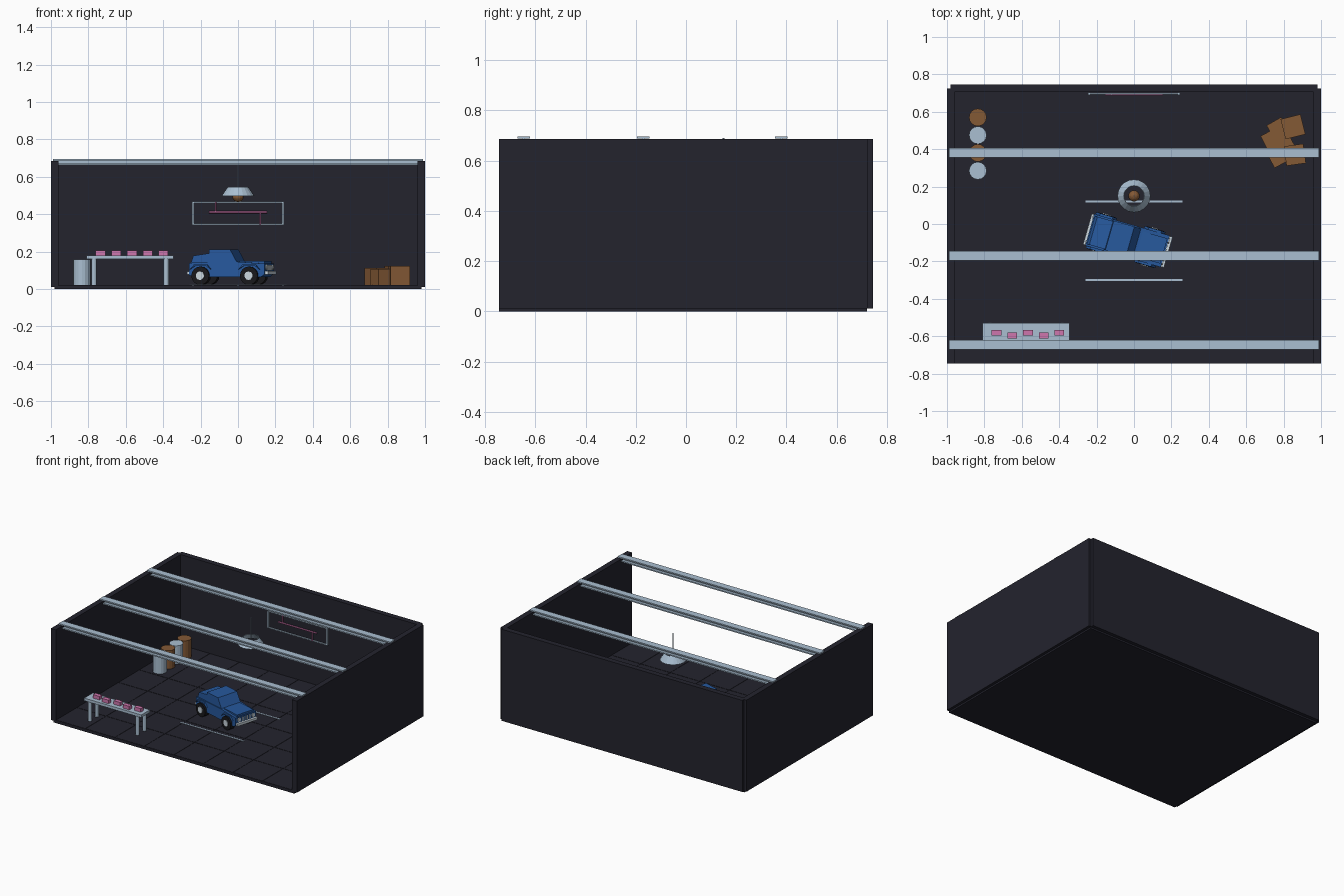
import bpy, bmesh, math
from mathutils import Matrix, Vector

cube = bpy.data.objects.get("Cube")
if cube:
    bpy.data.objects.remove(cube, do_unlink=True)


def material(name, r, g, b):
    m = bpy.data.materials.new(name)
    m.diffuse_color = (r, g, b, 1)
    m.use_nodes = True
    m.node_tree.nodes["Principled BSDF"].inputs["Base Color"].default_value = (r, g, b, 1)
    return m


DARK = material("dark wall", 0.017, 0.017, 0.027)
STEEL = material("pale steel", 0.40, 0.52, 0.64)
BLUE = material("blue paint", 0.02, 0.10, 0.34)
PINK = material("pink", 0.62, 0.18, 0.42)
BROWN = material("brown", 0.23, 0.10, 0.036)
RUBBER = material("black rubber", 0.009, 0.009, 0.011)
HUB = material("off white", 0.60, 0.68, 0.74)


def finish(name, bm, mat, parent=None):
    bmesh.ops.recalc_face_normals(bm, faces=bm.faces)
    me = bpy.data.meshes.new(name)
    bm.to_mesh(me)
    bm.free()
    me.materials.append(mat)
    ob = bpy.data.objects.new(name, me)
    bpy.context.collection.objects.link(ob)
    ob.parent = parent
    return ob


def box(name, x, y, z, mat, turn=0, parent=None):
    """Box from (low, high) ranges, turned about its own vertical axis."""
    bm = bmesh.new()
    bmesh.ops.create_cube(bm, size=1)
    size = [r[1] - r[0] for r in (x, y, z)]
    bmesh.ops.scale(bm, vec=size, verts=bm.verts)
    ob = finish(name, bm, mat, parent)
    ob.location = [(r[0] + r[1]) / 2 for r in (x, y, z)]
    ob.rotation_euler.z = math.radians(turn)
    return ob


def rod(name, a, b, r, mat, sides=16, parent=None):
    """Cylinder between two points."""
    a, b = Vector(a), Vector(b)
    bm = bmesh.new()
    bmesh.ops.create_cone(bm, cap_ends=True, segments=sides, radius1=r, radius2=r,
                          depth=(b - a).length)
    spin = Vector((0, 0, 1)).rotation_difference(b - a).to_matrix().to_4x4()
    bmesh.ops.transform(bm, matrix=Matrix.Translation((a + b) / 2) @ spin, verts=bm.verts)
    return finish(name, bm, mat, parent)


def extrude_profile(name, pts, half, mat, parent=None):
    """Side profile in x and z, extruded across y."""
    bm = bmesh.new()
    face = bm.faces.new([bm.verts.new((x, -half, z)) for x, z in pts])
    ext = bmesh.ops.extrude_face_region(bm, geom=[face])
    moved = [v for v in ext["geom"] if isinstance(v, bmesh.types.BMVert)]
    bmesh.ops.translate(bm, vec=(0, 2 * half, 0), verts=moved)
    return finish(name, bm, mat, parent)


# Room shell
FLOOR = 0.022
box("floor_slab", (-0.98, 0.98), (-0.745, 0.72), (0, 0.02), DARK)
box("back_wall", (-0.98, 0.98), (0.705, 0.745), (0.012, 0.685), DARK)
for side, s in (("left", 1), ("right", -1)):
    box(side + "_wall", sorted((s * 0.96, s)), (-0.745, 0.725), (0.012, 0.685), DARK)

# Floor tiles with narrow seams
tx, ty = 1.92 / 8, 1.45 / 6
for i in range(8):
    for j in range(6):
        x, y = -0.96 + i * tx, -0.745 + j * ty
        box("floor_tile", (x + 0.002, x + tx - 0.002), (y + 0.002, y + ty - 0.002),
            (0.019, FLOOR), DARK)

# Roof beams with I section
for y in (0.38, -0.17, -0.645):
    for z in (0.663, 0.687):
        box("beam_flange", (-0.99, 0.99), (y - 0.025, y + 0.025), (z, z + 0.009), STEEL)
    box("beam_web", (-0.99, 0.99), (y - 0.005, y + 0.005), (0.67, 0.69), STEEL)

# Hanging lamp: open shade, bulb and cord
LAMP = (0, 0.15)
bm = bmesh.new()
bmesh.ops.create_cone(bm, cap_ends=False, segments=20, radius1=0.088, radius2=0.055, depth=0.048)
shade = finish("lamp_shade", bm, STEEL)
shade.location = (*LAMP, 0.522)
solid = shade.modifiers.new("thickness", "SOLIDIFY")
solid.thickness = 0.003
bm = bmesh.new()
bmesh.ops.create_uvsphere(bm, u_segments=16, v_segments=10, radius=0.03)
bulb = finish("lamp_bulb", bm, BROWN)
bulb.location = (*LAMP, 0.495)
rod("lamp_cord", (*LAMP, 0.52), (*LAMP, 0.69), 0.004, STEEL, 8)

# Wall frame with pink tubes
for s in (-1, 1):
    box("frame_post", (s * 0.24 - 0.006, s * 0.24 + 0.006), (0.69, 0.702), (0.342, 0.468), STEEL)
    box("frame_rail", (-0.24, 0.24), (0.692, 0.7), (0.405 + s * 0.06 - 0.004, 0.405 + s * 0.06 + 0.004), STEEL)
    rod("tube_tick", (s * 0.12, 0.692, 0.41), (s * 0.12, 0.692, 0.405 - s * 0.06), 0.004, PINK, 8)
rod("tube_bar", (-0.155, 0.692, 0.41), (0.155, 0.692, 0.41), 0.006, PINK, 8)

# Painted bay lines
for y in (0.12, -0.3):
    box("bay_line", (-0.26, 0.26), (y - 0.005, y + 0.005), (FLOOR - 0.002, FLOOR + 0.003), STEEL)

# Barrels
for i in range(4):
    y = 0.285 + i * 0.095
    rod("barrel", (-0.835, y, FLOOR), (-0.835, y, 0.157), 0.047, BROWN if i % 2 else STEEL)

# Crates: centre, size, height, turn
for x, y, size, h, turn in ((0.77, 0.44, 0.14, 0.09, 27), (0.85, 0.52, 0.11, 0.1, 14),
                            (0.77, 0.36, 0.09, 0.085, 28), (0.86, 0.37, 0.105, 0.1, 8),
                            (0.77, 0.51, 0.09, 0.09, 30)):
    r = size / 2
    box("crate", (x - r, x + r), (y - r, y + r), (FLOOR, FLOOR + h), BROWN, turn)

# Workbench with bricks
box("bench_top", (-0.81, -0.345), (-0.63, -0.53), (0.16, 0.18), STEEL)
for x in (-0.77, -0.383):
    for y in (-0.54, -0.62):
        rod("bench_leg", (x, y, FLOOR), (x, y, 0.162), 0.014, STEEL, 12)
for i in range(5):
    x, y = -0.735 + i * 0.084, -0.582 - (i % 2) * 0.014
    box("bench_brick", (x - 0.026, x + 0.026), (y - 0.015, y + 0.015), (0.179, 0.206), PINK)

# Truck, built facing +x and turned on its root
root = bpy.data.objects.new("truck_root", None)
bpy.context.collection.objects.link(root)
root.location = (-0.03, -0.09, 0)
root.rotation_euler.z = math.radians(-16)

extrude_profile("truck_body", [(-0.215, 0.075), (-0.195, 0.065), (0.185, 0.065), (0.205, 0.08),
                               (0.205, 0.135), (0.05, 0.146), (-0.215, 0.14)], 0.088, BLUE, root)
extrude_profile("truck_cab", [(-0.115, 0.135), (-0.105, 0.212), (0.01, 0.212), (0.05, 0.14)],
                0.082, BLUE, root)
extrude_profile("truck_rear_cover", [(-0.21, 0.135), (-0.195, 0.178), (-0.1, 0.192), (-0.1, 0.135)],
                0.078, BLUE, root)
box("truck_hood", (0.06, 0.198), (-0.07, 0.07), (0.135, 0.15), BLUE, 0, root)

# Wheels, hubs and fenders
for x in (-0.15, 0.12):
    for s in (-1, 1):
        rod("truck_wheel", (x, s * 0.062, 0.071), (x, s * 0.102, 0.071), 0.049, RUBBER, 16, root)
        rod("truck_hub", (x, s * 0.1, 0.071), (x, s * 0.106, 0.071), 0.023, HUB, 12, root)
        extrude_profile("truck_fender", [(x - 0.058, 0.105), (x - 0.035, 0.132), (x + 0.035, 0.132),
                                         (x + 0.058, 0.105), (x + 0.03, 0.124), (x - 0.03, 0.124)],
                        0.01, BLUE, root).location.y = s * 0.09

# Bumpers, grille guard and lamps
box("front_bumper", (0.2, 0.222), (-0.085, 0.085), (0.078, 0.096), HUB, 0, root)
box("rear_bumper", (-0.228, -0.21), (-0.085, 0.085), (0.078, 0.094), HUB, 0, root)
for s in (-1, 1):
    rod("headlight", (0.2, s * 0.06, 0.116), (0.211, s * 0.06, 0.116), 0.014, HUB, 12, root)
    box("tail_light", (-0.22, -0.212), (s * 0.07 - 0.009, s * 0.07 + 0.009), (0.1, 0.12), HUB, 0, root)
for i in range(4):
    y = -0.03 + i * 0.02
    box("grille_bar", (0.203, 0.21), (y - 0.004, y + 0.004), (0.1, 0.128), HUB, 0, root)
